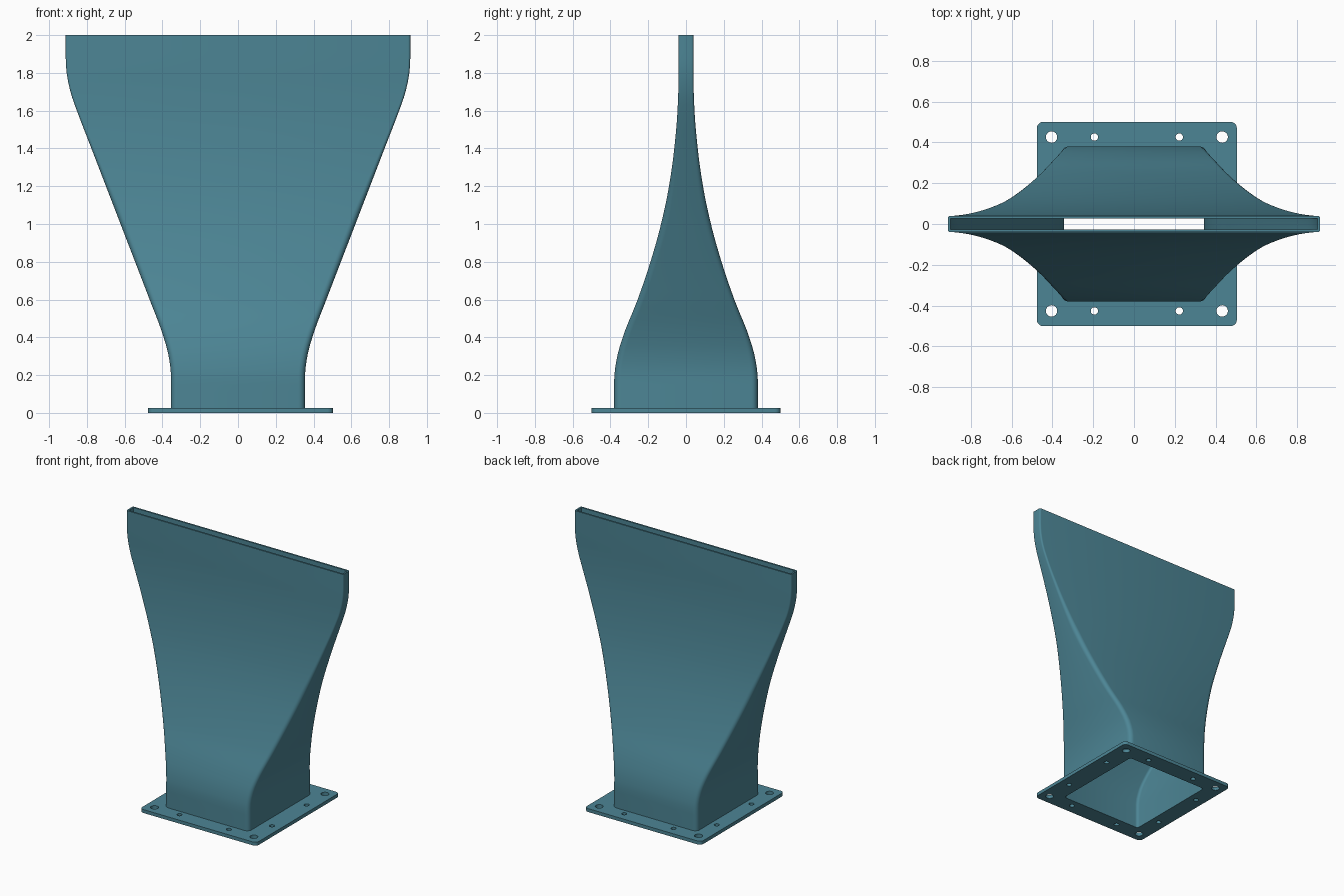
import bpy, bmesh, math

cube = bpy.data.objects.get("Cube")
if cube:
    bpy.data.objects.remove(cube)

# One teal paint for everything
teal = bpy.data.materials.new("teal paint")
teal.use_nodes = True
colour = (0.073, 0.235, 0.3, 1)
teal.diffuse_color = colour
teal.node_tree.nodes["Principled BSDF"].inputs["Base Color"].default_value = colour

PLATE = 0.026    # flange thickness
WALL = 0.013     # duct wall
# Half width and half depth of the duct by height
WIDTH = [(0, .355), (.2, .355), (.3, .367), (.42, .4), (.6, .468), (1, .622),
         (1.4, .776), (1.6, .853), (1.7, .887), (1.8, .907), (1.87, .912), (2, .912)]
DEPTH = [(0, .38), (.18, .38), (.28, .368), (.4, .335), (.6, .256), (.8, .188),
         (1, .132), (1.2, .09), (1.4, .062), (1.6, .045), (1.75, .04), (2, .04)]


def smooth_value(points, z):
    """Monotone cubic through the points."""
    slopes = [(b[1] - a[1]) / (b[0] - a[0]) for a, b in zip(points, points[1:])]
    tangents = [0]
    for a, b in zip(slopes, slopes[1:]):
        tangents.append(2 * a * b / (a + b) if a * b > 0 else 0)
    tangents.append(0)
    i = max(k for k in range(len(points) - 1) if points[k][0] <= z)
    (z0, v0), (z1, v1) = points[i], points[i + 1]
    h = z1 - z0
    t = (z - z0) / h
    u = 1 - t
    return (v0 * (1 + 2 * t) * u * u + v1 * t * t * (3 - 2 * t)
            + h * t * u * (tangents[i] * u - tangents[i + 1] * t))


def rounded_rect(hx, hy, r, cx=0.0, steps=5):
    points = []
    for corner, (sx, sy) in enumerate([(1, 1), (-1, 1), (-1, -1), (1, -1)]):
        for k in range(steps + 1):
            a = (corner + k / steps) * math.pi / 2
            points.append((cx + sx * (hx - r) + r * math.cos(a),
                           sy * (hy - r) + r * math.sin(a)))
    return points


def duct_section(z, inset):
    hx, hy = smooth_value(WIDTH, z), smooth_value(DEPTH, z)
    radius = min(0.035, 0.3 * hy)
    return rounded_rect(hx - inset, hy - inset, max(radius - inset, 0.003))


def finish(obj):
    obj.data.materials.clear()
    obj.data.materials.append(teal)
    bpy.ops.object.select_all(action='DESELECT')
    obj.select_set(True)
    bpy.context.view_layer.objects.active = obj
    bpy.ops.object.shade_smooth_by_angle(angle=math.radians(30))


# Duct: outer skin going up, inner skin coming down, joined at both rims
levels = [PLATE + (2 - PLATE) * i / 48 for i in range(48)] + [2 - 1e-6]
bm = bmesh.new()
rings = []
for inset, heights in ((0, levels), (WALL, levels[::-1])):
    for z in heights:
        rings.append([bm.verts.new((x, y, z)) for x, y in duct_section(z, inset)])
for lower, upper in zip(rings, rings[1:] + rings[:1]):
    for k in range(len(lower)):
        n = (k + 1) % len(lower)
        bm.faces.new((lower[k], lower[n], upper[n], upper[k]))
bmesh.ops.recalc_face_normals(bm, faces=bm.faces)
mesh = bpy.data.meshes.new("duct")
bm.to_mesh(mesh)
bm.free()
duct = bpy.data.objects.new("duct", mesh)
bpy.context.collection.objects.link(duct)
finish(duct)

# Flange: filled outline with the duct opening and bolt holes left out
CENTRE = 0.014
outlines = [rounded_rect(0.49, 0.5, 0.03, CENTRE), duct_section(PLATE, WALL)]


def add_hole(x, y, r):
    outlines.append([(x + r * math.cos(math.tau * k / 24), y + r * math.sin(math.tau * k / 24))
                     for k in range(24)])


for sx in (-1, 1):
    for sy in (-1, 1):
        add_hole(CENTRE + sx * 0.418, sy * 0.426, 0.028)   # corner bolts
        add_hole(CENTRE + sx * 0.208, sy * 0.426, 0.018)   # front and back bolts
        add_hole(CENTRE + sx * 0.418, sy * 0.208, 0.018)   # side bolts

curve = bpy.data.curves.new("flange", 'CURVE')
curve.dimensions = '2D'
curve.fill_mode = 'BOTH'
curve.extrude = PLATE / 2
for outline in outlines:
    spline = curve.splines.new('POLY')
    spline.points.add(len(outline) - 1)
    for point, (x, y) in zip(spline.points, outline):
        point.co = (x, y, 0, 1)
    spline.use_cyclic_u = True
flange = bpy.data.objects.new("flange", curve)
flange.location.z = PLATE / 2
bpy.context.collection.objects.link(flange)
bpy.ops.object.select_all(action='DESELECT')
flange.select_set(True)
bpy.context.view_layer.objects.active = flange
bpy.ops.object.convert(target='MESH')
flange = bpy.context.view_layer.objects.active

# Weld the plate so its faces form one solid
bm = bmesh.new()
bm.from_mesh(flange.data)
bmesh.ops.remove_doubles(bm, verts=bm.verts, dist=1e-5)
bmesh.ops.recalc_face_normals(bm, faces=bm.faces)
bm.to_mesh(flange.data)
bm.free()
finish(flange)
